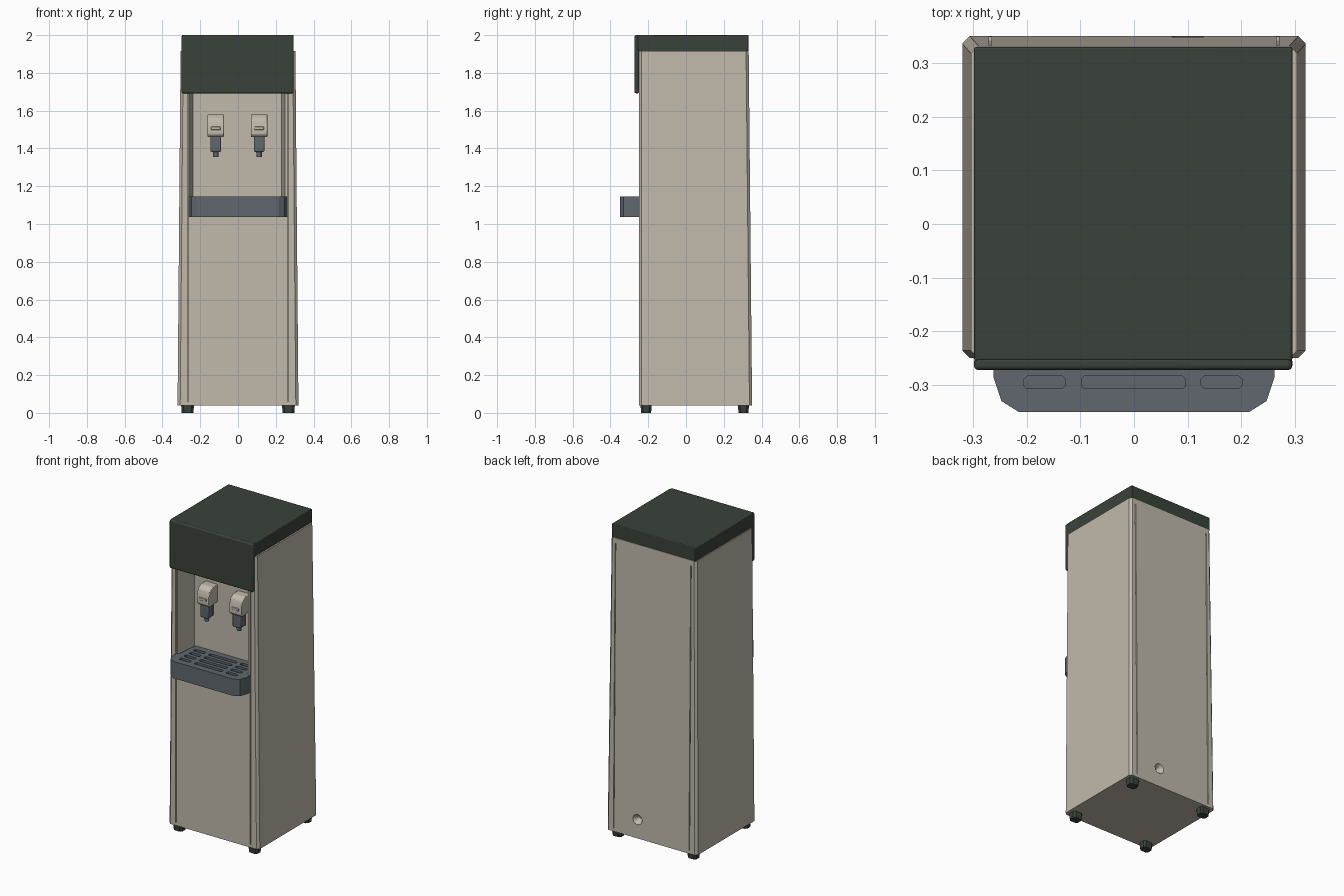
import bpy
import bmesh
from mathutils import Matrix

old = bpy.data.objects.get("Cube")
if old:
    bpy.data.objects.remove(old, do_unlink=True)


def material(name, rgb):
    m = bpy.data.materials.new(name)
    m.use_nodes = True
    m.diffuse_color = (*rgb, 1)
    m.node_tree.nodes["Principled BSDF"].inputs["Base Color"].default_value = (*rgb, 1)
    return m


CREAM = material("warm cream plastic", (0.53, 0.485, 0.41))
GREY = material("slate grey plastic", (0.115, 0.137, 0.155))
GREEN = material("dark green plastic", (0.042, 0.054, 0.042))


def finish(name, bm, mat):
    bmesh.ops.recalc_face_normals(bm, faces=bm.faces)
    mesh = bpy.data.meshes.new(name)
    bm.to_mesh(mesh)
    bm.free()
    mesh.materials.append(mat)
    obj = bpy.data.objects.new(name, mesh)
    bpy.context.collection.objects.link(obj)
    return obj


def bevel(obj, width, segments=2):
    mod = obj.modifiers.new("soft edges", 'BEVEL')
    mod.width, mod.segments = width, segments
    mod.limit_method = 'ANGLE'
    return obj


def box(name, x, y, z, mat):
    """Box from (min, max) pairs."""
    bm = bmesh.new()
    bmesh.ops.create_cube(bm, size=1)
    for v in bm.verts:
        v.co = [r[0] if c < 0 else r[1] for c, r in zip(v.co, (x, y, z))]
    return finish(name, bm, mat)


def loft(name, low, high, mat):
    """Closed solid between two matching outlines."""
    bm = bmesh.new()
    a = [bm.verts.new(p) for p in low]
    b = [bm.verts.new(p) for p in high]
    bm.faces.new(a)
    bm.faces.new(b)
    for i in range(len(a)):
        j = (i + 1) % len(a)
        bm.faces.new((a[i], a[j], b[j], b[i]))
    return finish(name, bm, mat)


def chamfered(x, y0, y1, z, c):
    half = [(x - c, y0), (x, y0 + c), (x, y1 - c), (x - c, y1)]
    return [(px, py, z) for px, py in half] + [(-px, py, z) for px, py in reversed(half)]


def cut(target, cutters):
    bpy.context.view_layer.objects.active = target
    for c in cutters:
        c.hide_render = True
        mod = target.modifiers.new("cut", 'BOOLEAN')
        mod.operation, mod.solver, mod.object = 'DIFFERENCE', 'EXACT', c
        bpy.ops.object.modifier_apply(modifier=mod.name)
        bpy.data.objects.remove(c, do_unlink=True)


# Tapered cabinet
cabinet = loft("cabinet", chamfered(0.32, -0.25, 0.35, 0.04, 0.014),
               chamfered(0.304, -0.25, 0.332, 1.915, 0.014), CREAM)

# Serving alcove with flared side walls, and panel seams front and back
FRONT, ALCOVE_BACK = -0.25, -0.10


def alcove_outline(z):
    return [(-0.258, FRONT - 0.02, z), (0.25, FRONT - 0.02, z),
            (0.23, ALCOVE_BACK, z), (-0.238, ALCOVE_BACK, z)]


cutters = [loft("alcove_cutter", alcove_outline(1.08), alcove_outline(1.8), CREAM)]
for s in (-1, 1):
    x = s * 0.264
    cutters.append(box("seam_cutter", (x - 0.003, x + 0.003), (-0.3, -0.242),
                       (0.06, 1.88), CREAM))
    x = s * 0.268
    bm = bmesh.new()
    bmesh.ops.create_cube(bm, size=1)
    for v in bm.verts:
        top = v.co.z > 0
        back = v.co.y > 0
        depth = 0.324 if top else 0.342
        v.co = (x + v.co.x * 0.005, 0.4 if back else depth, 1.88 if top else 0.06)
    cutters.append(finish("rear_seam_cutter", bm, CREAM))

# Drain dimple on the rear
bm = bmesh.new()
bmesh.ops.create_cone(bm, cap_ends=True, segments=20, radius1=0.008, radius2=0.035, depth=0.04,
                      matrix=Matrix.Translation((0.1, 0.333, 0.16)) @ Matrix.Rotation(-1.5708, 4, 'X'))
cutters.append(finish("drain_cutter", bm, CREAM))
cut(cabinet, cutters)

# Lid and the deep front fascia
bevel(box("lid", (-0.298, 0.295), (-0.255, 0.33), (1.912, 2.0), GREEN), 0.004)
bevel(box("front_fascia", (-0.298, 0.295), (-0.272, -0.248), (1.692, 2.0), GREEN), 0.008, 3)

# Drip tray with recessed slots
half = [(0.262, -0.245), (0.262, -0.285), (0.247, -0.33), (0.215, -0.35)]
outline = ([(-0.232, ALCOVE_BACK), (0.228, ALCOVE_BACK), (0.24, -0.245)] + half
           + [(-x, y) for x, y in reversed(half)] + [(-0.246, -0.245)])
tray = loft("drip_tray", [(x, y, 1.037) for x, y in outline],
            [(x, y, 1.145) for x, y in outline], GREY)
slots = []
for row in range(4):
    y = -0.295 + row * 0.048
    for x0, x1 in ((-0.205, -0.128), (-0.098, 0.096), (0.125, 0.201)):
        c = 0.006
        pts = [(x0 + c, y - 0.012), (x1 - c, y - 0.012), (x1, y - 0.006), (x1, y + 0.006),
               (x1 - c, y + 0.012), (x0 + c, y + 0.012), (x0, y + 0.006), (x0, y - 0.006)]
        slots.append(loft("slot_cutter", [(px, py, 1.13) for px, py in pts],
                          [(px, py, 1.16) for px, py in pts], GREY))
cut(tray, slots)

# Pair of taps: housing, push tab, nozzle and spout
profile = [(ALCOVE_BACK + 0.005, 1.47), (-0.175, 1.46), (-0.188, 1.475), (-0.188, 1.53),
           (-0.176, 1.562), (-0.15, 1.58), (ALCOVE_BACK + 0.005, 1.58)]
for side, x in (("right", -0.118), ("left", 0.112)):
    bevel(loft(side + "_tap_housing", [(x - 0.043, y, z) for y, z in profile],
               [(x + 0.043, y, z) for y, z in profile], CREAM), 0.004)
    bevel(box(side + "_tap_push_tab", (x - 0.025, x + 0.025), (-0.194, -0.18),
              (1.498, 1.515), CREAM), 0.003)
    bevel(box(side + "_tap_nozzle", (x - 0.028, x + 0.028), (-0.178, -0.118),
              (1.382, 1.468), GREY), 0.006)
    bm = bmesh.new()
    bmesh.ops.create_cone(bm, cap_ends=True, segments=16, radius1=0.014, radius2=0.016,
                          depth=0.034, matrix=Matrix.Translation((x, -0.148, 1.372)))
    finish(side + "_tap_spout", bm, GREY)

# Four chamfered feet
for sx, xname in ((-1, "right"), (1, "left")):
    for y, yname in ((-0.211, "front"), (0.304, "rear")):
        foot = loft(f"{yname}_{xname}_foot", chamfered(0.031, -0.026, 0.026, 0, 0.012),
                    chamfered(0.034, -0.03, 0.03, 0.042, 0.012), GREEN)
        foot.location = (sx * 0.267, y, 0)

# Smooth the small rounded edges while keeping panels crisp
bpy.ops.object.select_all(action='DESELECT')
for obj in bpy.context.scene.objects:
    if obj.type == 'MESH':
        obj.select_set(True)
        bpy.context.view_layer.objects.active = obj
bpy.ops.object.shade_smooth_by_angle(angle=0.5)
